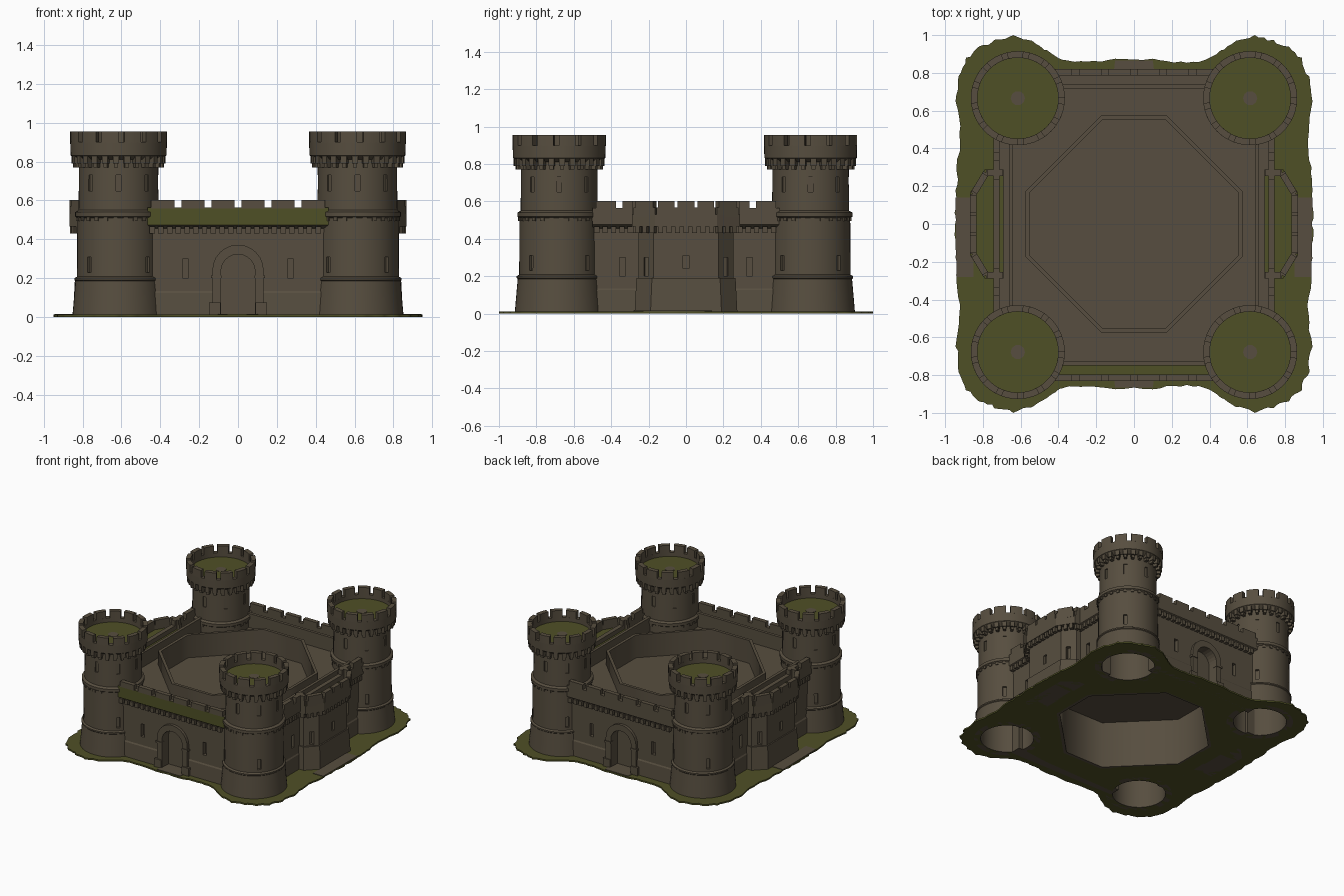
import bpy, bmesh, math, random
from mathutils import Matrix, Vector

if "Cube" in bpy.data.objects:
    bpy.data.objects.remove(bpy.data.objects["Cube"])

random.seed(4)


def material(name, rgb):
    m = bpy.data.materials.new(name)
    m.diffuse_color = (*rgb, 1)
    m.use_nodes = True
    m.node_tree.nodes["Principled BSDF"].inputs["Base Color"].default_value = m.diffuse_color
    return m


STONE = material("brown stone", (0.095, 0.076, 0.050))
GRASS = material("olive grass", (0.078, 0.080, 0.019))


def finish(name, bm, mats=(STONE,), rule=None):
    bmesh.ops.recalc_face_normals(bm, faces=bm.faces)
    if rule:
        for f in bm.faces:
            f.material_index = int(rule(f))
    me = bpy.data.meshes.new(name)
    bm.to_mesh(me)
    bm.free()
    for m in mats:
        me.materials.append(m)
    ob = bpy.data.objects.new(name, me)
    bpy.context.collection.objects.link(ob)
    return ob


def prism(bm, ring_a, ring_b):
    a = [bm.verts.new(p) for p in ring_a]
    b = [bm.verts.new(p) for p in ring_b]
    n = len(a)
    bm.faces.new(a)
    bm.faces.new(b[::-1])
    for i in range(n):
        bm.faces.new((a[i], b[i], b[(i + 1) % n], a[(i + 1) % n]))


def up(bm, pts, z0, z1):
    prism(bm, [(x, y, z0) for x, y in pts], [(x, y, z1) for x, y in pts])


def bar(bm, p, q, t, z0, z1):
    # upright box of thickness t along the segment p-q
    p, q = Vector(p), Vector(q)
    d = (q - p).normalized() * t / 2
    n = Vector((-d.y, d.x))
    up(bm, [p + n, q + n, q - n, p - n], z0, z1)


def lathe(bm, prof, n=48):
    rings = [[bm.verts.new((r * math.cos(i * math.tau / n), r * math.sin(i * math.tau / n), z))
              for i in range(n)] for r, z in prof]
    for k, a in enumerate(rings):
        b = rings[(k + 1) % len(rings)]
        for i in range(n):
            j = (i + 1) % n
            bm.faces.new((a[i], a[j], b[j], b[i]))


def sector(bm, r0, r1, a0, a1, z0, z1, n=3):
    angs = [a0 + (a1 - a0) * i / n for i in range(n + 1)]
    up(bm, [(r1 * math.cos(a), r1 * math.sin(a)) for a in angs]
       + [(r0 * math.cos(a), r0 * math.sin(a)) for a in angs[::-1]], z0, z1)


def baked(ob):
    # replace an object's data with its evaluated mesh
    dg = bpy.context.evaluated_depsgraph_get()
    return bpy.data.meshes.new_from_object(ob.evaluated_get(dg))


def cut(ob, bm):
    c = finish("cutter", bm)
    c.hide_render = True
    mod = ob.modifiers.new("cut", 'BOOLEAN')
    mod.operation, mod.object, mod.solver = 'DIFFERENCE', c, 'EXACT'
    me = baked(ob)
    ob.modifiers.clear()
    ob.data = me
    bpy.data.objects.remove(c)


def sheet(name, outlines, z0, z1, mat):
    # flat plate, inner outlines become holes
    cu = bpy.data.curves.new(name, 'CURVE')
    cu.dimensions, cu.fill_mode, cu.extrude = '2D', 'BOTH', (z1 - z0) / 2
    for pts in outlines:
        s = cu.splines.new('POLY')
        s.points.add(len(pts) - 1)
        for v, p in zip(s.points, pts):
            v.co = (p[0], p[1], 0, 1)
        s.use_cyclic_u = True
    tmp = bpy.data.objects.new("tmp", cu)
    bpy.context.collection.objects.link(tmp)
    me = baked(tmp)
    bpy.data.objects.remove(tmp)
    me.materials.clear()
    me.materials.append(mat)
    ob = bpy.data.objects.new(name, me)
    ob.location.z = (z0 + z1) / 2
    bpy.context.collection.objects.link(ob)


def sym(q):
    # quadrant outline mirrored to all four
    h = q + [(-x, y) for x, y in q[::-1]]
    return h + [(-x, -y) for x, y in h]


def circle(cx, cy, r, n=32):
    return [(cx + r * math.cos(i * math.tau / n), cy + r * math.sin(i * math.tau / n)) for i in range(n)]


TX, TY = 0.615, 0.672
CENTRES = [(sx * TX, sy * TY - 0.006) for sx in (-1, 1) for sy in (-1, 1)]


def octagon(w, f):
    return sym([(w, f), (f, w)])


# ground with ragged edge and openings below the towers, court and bays
edge = sym([(.95, .06), (.945, .18), (.94, .3), (.925, .48), (.945, .65), (.93, .78), (.89, .88),
            (.82, .94), (.74, .975), (.64, 1.0), (.54, .97), (.46, .92), (.38, .87), (.25, .86), (.1, .875)])
ragged = []
for i, p in enumerate(edge):
    q = edge[(i + 1) % len(edge)]
    ragged.append(p)
    for t in (.25, .5, .75):
        k = 1 - random.random() * 0.012
        ragged.append(((p[0] + (q[0] - p[0]) * t) * k, (p[1] + (q[1] - p[1]) * t) * k))
bay_holes = [[(s * .70, -.13), (s * .79, -.13), (s * .79, .13), (s * .70, .13)] for s in (-1, 1)]
sheet("ground", [ragged, octagon(.565, .17)] + [circle(x, y, .195) for x, y in CENTRES] + bay_holes,
      0, .012, GRASS)
for s in (-1, 1):
    sheet("side_path", [[(s * .85, -.28), (s * .94, -.28), (s * .945, .14), (s * .85, .14)]], .010, .016, STONE)
    sheet("gate_path", [[(-.11, s * .78), (.11, s * .78), (.10, s * .865), (-.10, s * .865)]], .010, .016, STONE)

# raised terrace and octagonal court
arc = [(TX + .2 * math.cos(math.radians(a)), TY + .2 * math.sin(math.radians(a))) for a in range(-75, -200, -15)]
sheet("terrace", [sym([(.67, .478)] + arc + [(.43, .74)]), octagon(.57, .17)], .43, .45, STONE)
sheet("court_wall", [octagon(.575, .174), octagon(.552, .166)], 0, .56, STONE)
sheet("court_floor", [octagon(.56, .17)], .365, .38, STONE)

# round towers
bm = bmesh.new()
lathe(bm, [(.19, 0), (.238, 0), (.222, .185), (.227, .19), (.227, .2), (.214, .208), (.212, .51), (.224, .518),
           (.224, .54), (.206, .55), (.204, .83), (.19, .83)])
shaft = finish("tower_shaft", bm)
bm = bmesh.new()
for i in range(12):
    a, low = math.radians(i * 45), i >= 8
    if low:
        a = math.radians(45 + 90 * (i - 8))
    z0 = .23 if low else .65
    d = Vector((math.cos(a), math.sin(a)))
    bar(bm, d * .196, d * .26, .026, z0, z0 + .08)
cut(shaft, bm)
bm = bmesh.new()
lathe(bm, [(.195, .81), (.215, .81), (.247, .832), (.249, .9), (.214, .9), (.214, .83)])
crown = finish("tower_crown", bm)
bm = bmesh.new()
N = 13
for i in range(N):
    a = i * math.tau / N
    sector(bm, .214, .249, a, a + .74 * math.tau / N, .895, .955)
merlons = finish("tower_merlons", bm)
bm = bmesh.new()
for i in range(26):
    a = i * math.tau / 26
    sector(bm, .2, .243, a, a + .13, .79, .84, 2)
    sector(bm, .2, .234, a + .02, a + .11, .77, .79, 2)
    sector(bm, .2, .219, a, a + .1, .495, .52, 2)
corbels = finish("tower_corbels", bm)
bm = bmesh.new()
up(bm, circle(0, 0, .216, 48), .84, .868)
roof = finish("tower_roof", bm, (GRASS,))
bm = bmesh.new()
up(bm, circle(0, 0, .038, 10), .866, .871)
patch = finish("tower_roof_patch", bm)
for ob in (shaft, crown, merlons, corbels, roof, patch):
    ob.select_set(True)
    bpy.context.view_layer.objects.active = ob
bpy.ops.object.shade_smooth_by_angle(angle=math.radians(25))
bpy.ops.object.select_all(action='DESELECT')
for ob in (shaft, crown, merlons, corbels, roof, patch):
    for k, (x, y) in enumerate(CENTRES):
        c = ob if k == 0 else ob.copy()
        if k:
            bpy.context.collection.objects.link(c)
        c.location = (x, y, 0)


def arch(w, spring, z0=0.0, n=12):
    return [(w, z0)] + [(w * math.cos(i * math.pi / n), spring + w * math.sin(i * math.pi / n))
                        for i in range(n + 1)] + [(-w, z0)]


def curtain(side, D, half, turn, gate, slits, gap, mats):
    # wall section drawn at outward distance D, facing -y, then turned
    prof = [(.012, 0), (.006, .125), (0, .135), (0, .455), (.03, .475), (.03, .565), (-.004, .565), (-.004, .52),
            (-.052, .52), (-.052, .56), (-.075, .56), (-.075, 0)]
    bm = bmesh.new()
    prism(bm, [(-half, -D - d, z) for d, z in prof], [(half, -D - d, z) for d, z in prof])
    wall = finish(side + "_wall", bm, mats, lambda f: len(mats) > 1 and abs(f.calc_center_median().z - .52) < .01)
    bm = bmesh.new()
    for x in slits:
        bar(bm, (x, -D + .03), (x, -D - .1), .032, .2, .3)
    if gate:
        pts = arch(.088, .235, .014)
        prism(bm, [(x, -D + .06, z) for x, z in pts], [(x, -D - .1, z) for x, z in pts])
    cut(wall, bm)
    bm = bmesh.new()
    n = round(2 * half / .15)
    w = 2 * half / n
    for i in range(n):
        x = -half + i * w
        if abs(x + w / 2) >= gap:
            bar(bm, (x + .018, -D - .013), (x + w - .018, -D - .013), .034, .56, .603)
    m = int(2 * half / .045)
    for i in range(m):
        x = -half + (i + .5) * .045
        if abs(x) >= gap:
            bar(bm, (x - .014, -D - .008), (x + .014, -D - .008), .04, .43, .465)
    obs = [wall, finish(side + "_battlement", bm)]
    if gate:
        bm = bmesh.new()
        pts = arch(.132, .24) + arch(.088, .235)[::-1]
        prism(bm, [(x, -D + .01, z) for x, z in pts], [(x, -D - .022, z) for x, z in pts])
        for s in (-1, 1):
            bar(bm, (s * .09, -D - .01), (s * .15, -D - .01), .04, 0, .075)
            bar(bm, (s * .086, -D - .01), (s * .14, -D - .01), .034, .2, .215)
        obs.append(finish(side + "_gate_arch", bm))
    for ob in obs:
        ob.rotation_euler.z = math.radians(turn)


curtain("front", .80, .465, 0, True, (-.27, .27), 0, (STONE, GRASS))
curtain("back", .79, .465, 180, True, (-.27, .27), 0, (STONE,))
curtain("right", .715, .5, 90, False, (-.34, .34), .26, (STONE,))
curtain("left", .715, .5, -90, False, (-.34, .34), .26, (STONE,))


def bay_plan(x, f, xc, w):
    return [(.69, -w), (xc, -w), (x, -f), (x, f), (xc, w), (.69, w)]


# half-octagonal bays on both sides
for s, side in ((1, "right"), (-1, "left")):
    flip = Matrix.Rotation(0 if s > 0 else math.pi, 4, 'Z')
    bm = bmesh.new()
    a, b = bay_plan(.85, .19, .765, .275), bay_plan(.83, .175, .75, .255)
    prism(bm, [(x, y, 0) for x, y in a], [(x, y, .19) for x, y in bay_plan(.84, .182, .757, .265)])
    up(bm, b, .19, .47)
    body = finish(side + "_bay", bm)
    bm = bmesh.new()
    bar(bm, (.815, 0), (.86, 0), .03, .24, .31)
    for y in (-.215, .215):
        bar(bm, (.77, y * .95), (.85, y * 1.1), .03, .2, .3)
    cut(body, bm)
    outer = bay_plan(.868, .165, .79, .288)
    bm = bmesh.new()
    up(bm, outer, .465, .53)
    top = finish(side + "_bay_roof", bm, (STONE, GRASS), lambda f: f.normal.z > .9)
    bm = bmesh.new()
    path = [Vector(p) for p in bay_plan(.851, .158, .783, .271)]
    for p, q in zip(path, path[1:]):
        bar(bm, p, q, .034, .52, .568)
        n = max(1, round((q - p).length / .11))
        for i in range(n):
            c, e = p.lerp(q, (i + .08) / n), p.lerp(q, (i + .92) / n)
            bar(bm, c, e, .034, .56, .603)
        k = max(2, round((q - p).length / .045))
        for i in range(k):
            bar(bm, p.lerp(q, (i + .2) / k), p.lerp(q, (i + .8) / k), .026, .43, .47)
    rail = finish(side + "_bay_battlement", bm)
    for ob in (body, top, rail):
        ob.matrix_world = flip
